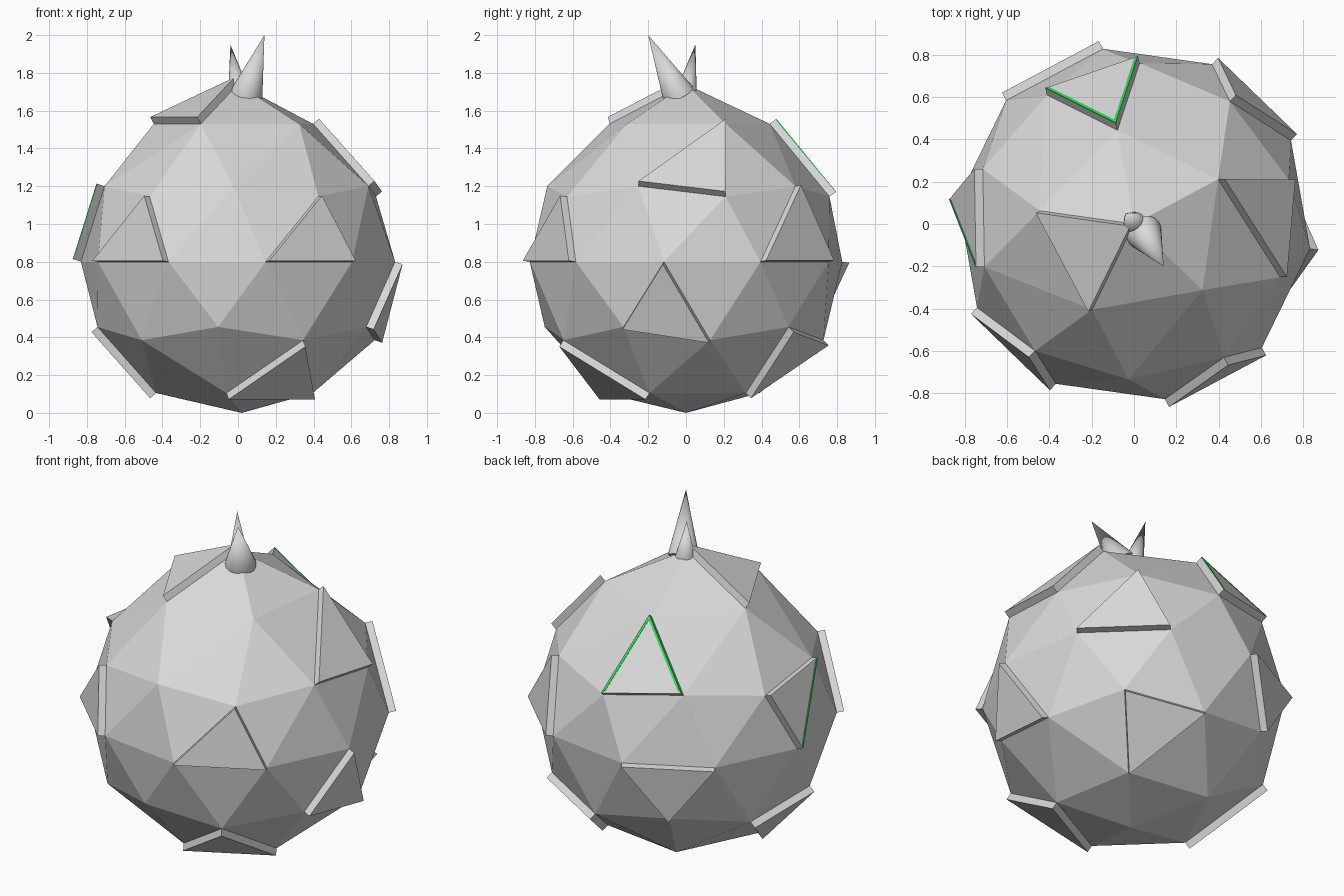
import bpy, bmesh, math
from mathutils import Vector

if "Cube" in bpy.data.objects:
    bpy.data.objects.remove(bpy.data.objects["Cube"])


def material(name, rgb):
    m = bpy.data.materials.new(name)
    m.diffuse_color = (*rgb, 1)
    m.use_nodes = True
    m.node_tree.nodes["Principled BSDF"].inputs["Base Color"].default_value = m.diffuse_color
    return m


GREY = material("light_grey", (0.7, 0.7, 0.7))
GREEN = material("bright_green", (0.02, 0.72, 0.08))


def add_object(name, bm, mat):
    bmesh.ops.recalc_face_normals(bm, faces=bm.faces[:])
    me = bpy.data.meshes.new(name)
    bm.to_mesh(me)
    bm.free()
    me.materials.append(mat)
    ob = bpy.data.objects.new(name, me)
    bpy.context.collection.objects.link(ob)
    return ob


# Rings of the faceted ball: start angle, step, then (radius, height) alternating
RINGS = {
    "A": (28, 72, [(0.45, 1.53)]),
    "B": (16, 36, [(0.76, 1.145), (0.735, 1.20)]),
    "C": (28, 36, [(0.84, 0.80)]),
    "D": (10, 36, [(0.735, 0.385), (0.755, 0.455)]),
    "E": (46, 72, [(0.44, 0.105)]),
}
P = {"T0": Vector((0, 0, 1.74)), "F0": Vector((0.02, 0, 0))}
for ring, (start, step, sizes) in RINGS.items():
    for i in range(360 // step):
        ang = (start + step * i) % 360
        r, z = sizes[i % len(sizes)]
        t = math.radians(ang)
        P[f"{ring}{ang}"] = Vector((r * math.cos(t), r * math.sin(t), z))


def key(ring, ang):
    return f"{ring}{ang % 360}"


# Faceted body: two five-sided caps and two triangulated bands
tris = []
for k in range(0, 360, 72):
    for pole, cap, a0, band, b0 in (("T0", "A", 28, "B", 16), ("F0", "E", 46, "D", 46)):
        a, a2 = key(cap, a0 + k), key(cap, a0 + k + 72)
        b = [key(band, b0 + k + d) for d in (-36, 0, 36)]
        tris += [(pole, a, a2), (a, b[0], b[1]), (a, b[1], b[2]), (a, b[2], a2)]
for k in range(0, 360, 36):
    c, c2 = key("C", 28 + k), key("C", 64 + k)
    for band, b0 in (("B", 16), ("D", 10)):
        b, b2 = key(band, b0 + k), key(band, b0 + 36 + k)
        tris += [(b, b2, c), (c, c2, b2)]

bm = bmesh.new()
verts = {n: bm.verts.new(co) for n, co in P.items()}
for t in tris:
    bm.faces.new([verts[n] for n in t])
add_object("faceted_body", bm, GREY)

THICK = 0.042
CENTRE = Vector((0, 0, 0.8))


def outward(pts):
    n = (pts[1] - pts[0]).cross(pts[2] - pts[0]).normalized()
    return n if n.dot(pts[0] - CENTRE) > 0 else -n


def prism(name, pts, n, low, high, mat):
    bm = bmesh.new()
    lo = [bm.verts.new(p + n * low) for p in pts]
    hi = [bm.verts.new(p + n * high) for p in pts]
    bm.faces.new(lo)
    bm.faces.new(hi)
    for i in range(len(pts)):
        j = (i + 1) % len(pts)
        bm.faces.new((lo[i], lo[j], hi[j], hi[i]))
    return add_object(name, bm, mat)


# Raised triangular plates; the second entry lists edges with a green trim
PLATES = [
    ("T0 A172 A244", ""), ("A28 B340 B16", ""), ("A100 B124 B88", "02"),
    ("B52 C28 C64", ""), ("B304 C280 C316", ""), ("B232 C208 C244", ""),
    ("B160 B196 C172", "1"), ("C352 D334 D10", ""), ("D46 E46 D82", ""),
    ("D298 E262 E334", ""), ("C100 C136 D118", ""), ("D154 D190 E190", ""),
]
for num, (names, trims) in enumerate(PLATES, 1):
    pts = [P[n] for n in names.split()]
    n = outward(pts)
    prism(f"raised_plate_{num}", pts, n, -0.01, THICK, GREY)
    mid = sum(pts, Vector()) / 3
    for e in trims:
        a, b = pts[int(e)], pts[(int(e) + 1) % 3]
        strip = [a, b, b.lerp(mid, 0.1), a.lerp(mid, 0.1)]
        prism(f"green_trim_{num}_{e}", strip, n, THICK - 0.004, THICK + 0.003, GREEN)


# Two smooth spikes on the crown
def spike(name, base, tip, radius):
    base, axis = Vector(base), Vector(tip) - Vector(base)
    bpy.ops.mesh.primitive_cone_add(vertices=32, radius1=radius, radius2=0,
                                    depth=axis.length, location=base + axis / 2)
    ob = bpy.context.object
    ob.name = name
    ob.rotation_euler = axis.to_track_quat("Z", "Y").to_euler()
    ob.data.materials.append(GREY)
    bpy.ops.object.shade_smooth_by_angle(angle=math.radians(40))


spike("large_spike", (0.045, -0.04, 1.685), (0.14, -0.20, 2.0), 0.087)
spike("small_spike", (0.005, 0.0, 1.69), (-0.04, 0.05, 1.95), 0.058)
